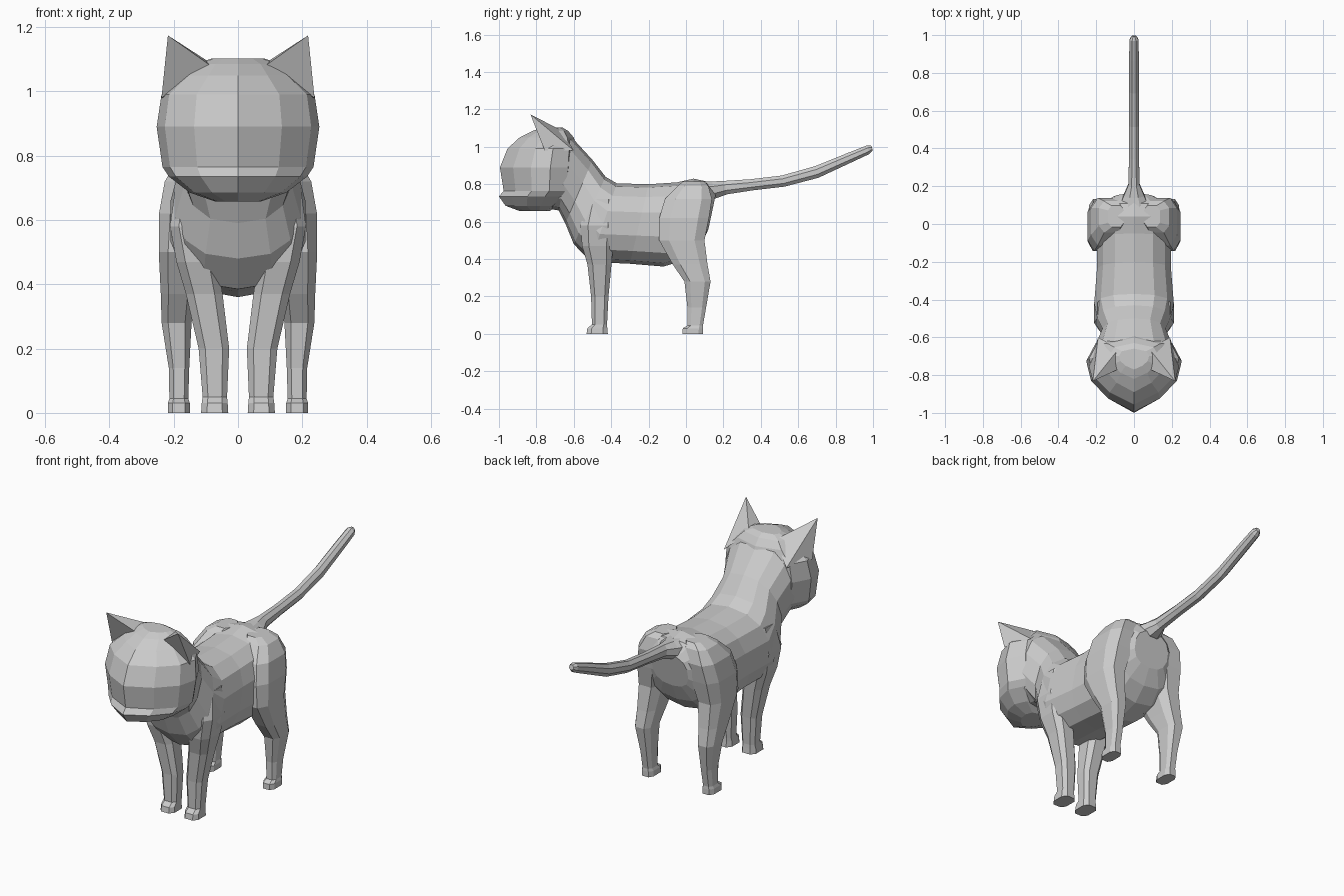
import bpy, bmesh
from math import sin, cos, pi
from mathutils import Vector

if "Cube" in bpy.data.objects:
    bpy.data.objects.remove(bpy.data.objects["Cube"])

fur = bpy.data.materials.new("grey fur")
fur.use_nodes = True
fur.diffuse_color = (0.6, 0.6, 0.6, 1)
fur.node_tree.nodes["Principled BSDF"].inputs["Base Color"].default_value = fur.diffuse_color


def finish(name, bm, mirror=False):
    bmesh.ops.recalc_face_normals(bm, faces=bm.faces)
    mesh = bpy.data.meshes.new(name)
    bm.to_mesh(mesh)
    bm.free()
    mesh.materials.append(fur)
    obj = bpy.data.objects.new(name, mesh)
    bpy.context.collection.objects.link(obj)
    if mirror:
        obj.modifiers.new("other side", "MIRROR")
    return obj


def loft(name, rings, mirror=False):
    """Skin a list of equal-length point rings and cap both ends."""
    bm = bmesh.new()
    loops = [[bm.verts.new(p) for p in ring] for ring in rings]
    n = len(loops[0])
    for a, b in zip(loops, loops[1:]):
        for i in range(n):
            j = (i + 1) % n
            bm.faces.new((a[i], a[j], b[j], b[i]))
    bm.faces.new(loops[0])
    bm.faces.new(loops[-1])
    return finish(name, bm, mirror)


def oval(center, u, v, n, power=1.0, turn=0.0):
    """Ring around center spanned by u and v; power below 1 squares it off."""
    def soft(t):
        return (1 if t > 0 else -1) * abs(t) ** power if abs(t) > 1e-6 else 0
    angles = [2 * pi * (i + turn) / n for i in range(n)]
    return [center + u * soft(cos(a)) + v * soft(sin(a)) for a in angles]


# Body and neck: top y, top z, bottom y, bottom z, half width
body = [(-.72, 1.085, -.74, .67, .2), (-.61, 1.05, -.68, .66, .205),
        (-.5, .93, -.645, .59, .17), (-.43, .84, -.6, .48, .2),
        (-.37, .805, -.51, .385, .215), (-.2, .8, -.3, .375, .2),
        (-.05, .81, -.12, .36, .2), (.04, .83, .01, .4, .21),
        (.11, .815, .08, .47, .19), (.16, .75, .12, .56, .11)]
rings = []
for ty, tz, by, bz, w in body:
    top, low = Vector((0, ty, tz)), Vector((0, by, bz))
    rings.append(oval((top + low) / 2, Vector((w, 0, 0)), (top - low) / 2, 14, .82, .5))
loft("body", rings)

# Head: height, half width, front y, back y, with a wedge-shaped face
head = [(.657, .07, -.89, -.73), (.685, .15, -.965, -.68), (.735, .215, -1, -.62),
        (.765, .235, -.975, -.6), (.89, .253, -.995, -.58), (.99, .238, -.955, -.58),
        (1.05, .17, -.89, -.6), (1.085, .13, -.82, -.63), (1.103, .08, -.77, -.66)]
rings = []
for z, w, front, back in head:
    d = back - front
    half = [(.54, .17), (.9, .4), (1, .65), (.8, .88)]
    right = [Vector((w * x, front + d * y, z)) for x, y in half]
    left = [Vector((-p.x, p.y, z)) for p in reversed(right)]
    rings.append([Vector((0, front, z))] + right + [Vector((0, back, z))] + left)
loft("head", rings)

# Ears: pointed caps on a four-cornered base
bm = bmesh.new()
base = [bm.verts.new(p) for p in ((.085, -.77, 1.08), (.238, -.755, .98),
                                  (.19, -.6, .98), (.08, -.66, 1.085))]
tip = bm.verts.new((.218, -.832, 1.174))
bm.faces.new(base)
for i in range(4):
    bm.faces.new((base[i], base[(i + 1) % 4], tip))
finish("ears", bm, True)


def legs(name, sections):
    """Sections: height, inner x, outer x, front y, back y."""
    rings = []
    for z, x0, x1, y0, y1 in sections:
        mid = Vector(((x0 + x1) / 2, (y0 + y1) / 2, z))
        rings.append(oval(mid, Vector(((x1 - x0) / 2, 0, 0)),
                          Vector((0, (y1 - y0) / 2, 0)), 8, .65, .5))
    loft(name, rings, True)


legs("front_legs", [(0, .028, .117, -.535, -.415), (.03, .03, .115, -.53, -.418),
                    (.05, .032, .112, -.505, -.42), (.2, .025, .125, -.51, -.412),
                    (.37, .045, .165, -.53, -.395), (.47, .06, .195, -.56, -.385),
                    (.58, .08, .215, -.57, -.37), (.72, .08, .195, -.53, -.38)])
legs("hind_legs", [(0, .148, .22, -.022, .095), (.03, .148, .22, -.02, .095),
                   (.045, .153, .215, .005, .093), (.14, .15, .217, .005, .11),
                   (.28, .142, .24, -.012, .135), (.37, .13, .243, -.075, .12),
                   (.5, .11, .25, -.15, .105), (.62, .08, .25, -.15, .13),
                   (.72, .06, .232, -.12, .145), (.79, .05, .19, -.05, .125),
                   (.815, .05, .14, -.02, .1)])

# Tail: y, z, half width, half height
tail = [(.08, .765, .09, .055), (.15, .77, .06, .05), (.21, .782, .032, .04),
        (.35, .797, .029, .033), (.52, .817, .029, .033), (.7, .866, .029, .035),
        (.87, .94, .028, .03), (.975, .985, .026, .026), (.995, .993, .014, .014)]
rings = []
for y, z, w, h in tail:
    across = Vector((0, -.25, 1)).normalized() * h
    rings.append(oval(Vector((0, y, z)), Vector((w, 0, 0)), across, 8, 1, .5))
loft("tail", rings)
